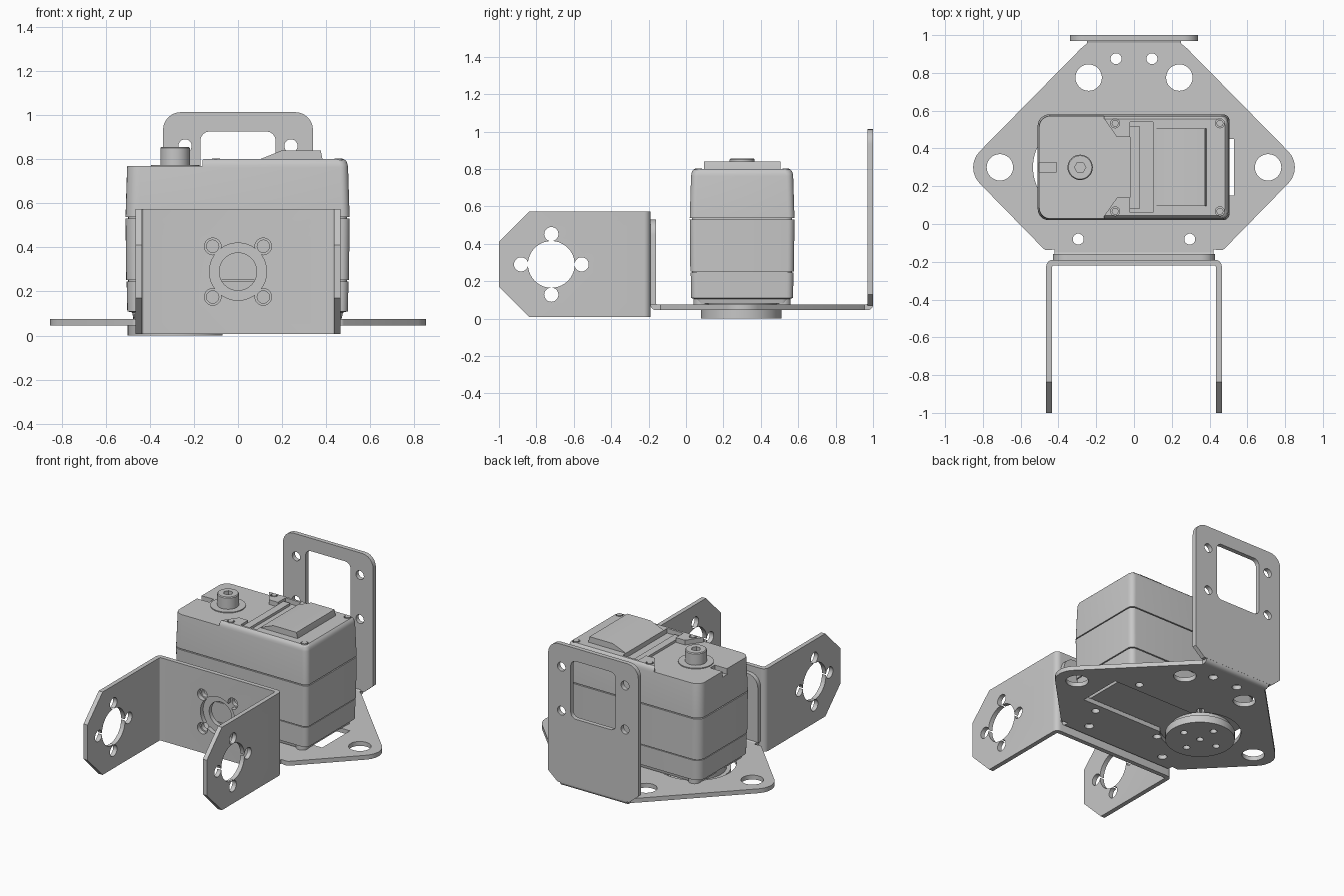
import bpy, bmesh, math
from mathutils import Vector

cube = bpy.data.objects.get("Cube")
if cube:
    bpy.data.objects.remove(cube, do_unlink=True)

grey = bpy.data.materials.new("light grey")
grey.use_nodes = True
grey.diffuse_color = (0.57, 0.57, 0.57, 1)
grey.node_tree.nodes["Principled BSDF"].inputs["Base Color"].default_value = (0.57, 0.57, 0.57, 1)


def rounded(corners, steps=6):
    """Polygon from (a, b) or (a, b, radius) corners."""
    out = []
    for i, c in enumerate(corners):
        p = Vector((c[0], c[1], 0))
        if len(c) == 2:
            out.append((p.x, p.y))
            continue
        d1 = (Vector((*corners[i - 1][:2], 0)) - p).normalized()
        d2 = (Vector((*corners[(i + 1) % len(corners)][:2], 0)) - p).normalized()
        half = d1.angle(d2) / 2
        centre = p + (d1 + d2).normalized() * c[2] / math.sin(half)
        start = (p + d1 * c[2] / math.tan(half) - centre).normalized()
        end = (p + d2 * c[2] / math.tan(half) - centre).normalized()
        for k in range(steps + 1):
            q = centre + start.slerp(end, k / steps).normalized() * c[2]
            out.append((q.x, q.y))
    return out


def circle(a, b, r, n=32):
    return [(a + r * math.cos(math.tau * k / n), b + r * math.sin(math.tau * k / n)) for k in range(n)]


def box(a0, a1, b0, b1):
    return [(a0, b0), (a1, b0), (a1, b1), (a0, b1)]


def loft(name, layers, axis="z"):
    """Closed solid through (outline, depth) layers along an axis."""
    place = {"z": lambda a, b, c: (a, b, c), "y": lambda a, b, c: (a, c, b),
             "x": lambda a, b, c: (c, a, b)}[axis]
    bm = bmesh.new()
    rings = [[bm.verts.new(place(a, b, c)) for a, b in pts] for pts, c in layers]
    n = len(rings[0])
    for lo, hi in zip(rings, rings[1:]):
        for i in range(n):
            bm.faces.new((lo[i], lo[(i + 1) % n], hi[(i + 1) % n], hi[i]))
    bm.faces.new(rings[0])
    bm.faces.new(rings[-1])
    bmesh.ops.recalc_face_normals(bm, faces=bm.faces)
    mesh = bpy.data.meshes.new(name)
    bm.to_mesh(mesh)
    bm.free()
    mesh.materials.append(grey)
    ob = bpy.data.objects.new(name, mesh)
    bpy.context.collection.objects.link(ob)
    return ob


def prism(name, pts, lo, hi, axis="z"):
    return loft(name, [(pts, lo), (pts, hi)], axis)


def cut(ob, shapes, lo, hi, axis="z"):
    """Cut each outline through the object, then drop the cutter."""
    for pts in shapes:
        tool = prism("cutter", pts, lo, hi, axis)
        tool.hide_render = True
        mod = ob.modifiers.new("cut", "BOOLEAN")
        mod.operation, mod.solver, mod.object = "DIFFERENCE", "EXACT", tool
        bpy.context.view_layer.objects.active = ob
        bpy.ops.object.modifier_apply(modifier=mod.name)
        bpy.data.objects.remove(tool, do_unlink=True)


def mirror(half):
    return half + [(-c[0], *c[1:]) for c in reversed(half)]


def horn_holes(a, b, r, turn):
    """Large round hole with four lobes."""
    lobes = [circle(a + 0.162 * math.cos(t), b + 0.162 * math.sin(t), 0.038, 20)
             for t in (turn + k * math.pi / 2 for k in range(4))]
    return [circle(a, b, r, 40)] + lobes


MID = 0.3       # servo centre line in y
SHAFT = -0.285  # output shaft in x

# Base plate with its holes and keyhole opening
plate = prism("base_plate", rounded(mirror([
    (0.25, 0.97), (0.25, 0.955), (0.28, 0.93), (0.9, MID, 0.12),
    (0.47, -0.14, 0.03), (0.42, -0.135), (0.42, -0.155)])), 0.045, 0.075)
holes = [circle(SHAFT, MID, 0.25, 48), box(-0.1, 0.53, 0.15, 0.45)]
for s in (-1, 1):
    holes += [circle(s * 0.24, 0.775, 0.07), circle(s * 0.71, MID, 0.07),
              circle(s * 0.095, 0.875, 0.029), circle(s * 0.295, -0.08, 0.029)]
    holes += [circle(x, MID + s * 0.21, 0.025, 20) for x in (-0.11, 0.385)]
cut(plate, holes, 0, 0.2)

# Front flange and its bend
prism("front_bend", rounded([(-0.15, 0.045), (-0.19, 0.045, 0.03), (-0.19, 0.08),
                             (-0.16, 0.08), (-0.15, 0.075)]), -0.42, 0.42, "x")
flange = prism("front_flange", rounded(mirror([(0.43, 0.075), (0.43, 0.53, 0.08)])), -0.19, -0.16, "y")
cut(flange, [circle(0, 0.29, 0.085)] + [circle(a * 0.115, 0.29 + b * 0.115, 0.028, 20)
                                        for a in (-1, 1) for b in (-1, 1)], -0.3, -0.1, "y")

# Rear flange with window and mounting holes
prism("rear_bend", rounded([(0.96, 0.045), (1, 0.045, 0.03), (1, 0.08),
                            (0.97, 0.08), (0.96, 0.075)]), -0.25, 0.25, "x")
rear = prism("rear_flange", rounded(mirror([(0.27, 0.07), (0.34, 0.13), (0.34, 1.013, 0.08)])),
             0.97, 1, "y")
cut(rear, [rounded(mirror([(0.17, 0.53, 0.04), (0.17, 0.925, 0.04)]))]
    + [circle(s * 0.24, z, 0.03, 24) for s in (-1, 1) for z in (0.56, 0.86)], 0.9, 1.1, "y")

# U bracket: bent strip, chamfered arm ends, lobed holes
bracket = prism("u_bracket", rounded([
    (0.435, -1), (0.465, -1), (0.465, -0.19, 0.035), (-0.465, -0.19, 0.035),
    (-0.465, -1), (-0.435, -1), (-0.435, -0.22, 0.01), (0.435, -0.22, 0.01)]), 0.008, 0.573)
cut(bracket, [[(-1.1, 0.31), (-0.74, 0.67), (-1.1, 0.67)],
              [(-1.1, 0.27), (-0.74, -0.09), (-1.1, -0.09)]]
    + horn_holes(-0.72, 0.29, 0.125, 0), -0.6, 0.6, "x")
cut(bracket, horn_holes(0, 0.29, 0.13, math.pi / 4), -0.3, -0.1, "y")


# Servo case: three stacked shells with narrow grooves between
def case(inset):
    x0, x1, h = -0.51 + inset, 0.506 - inset, 0.28 - inset
    return rounded([(x0, MID - h, 0.06), (x1, MID - h, 0.035),
                    (x1, MID + h, 0.035), (x0, MID + h, 0.06)])


loft("lower_case", [(case(0.035), 0.08), (case(0.03), 0.105), (case(0.008), 0.11), (case(0.005), 0.246)])
prism("lower_seam", case(0.012), 0.246, 0.252)
loft("middle_case", [(case(0.003), 0.252), (case(0), 0.531)])
prism("middle_seam", case(0.012), 0.531, 0.538)
top = loft("upper_case", [(case(0), 0.538), (case(0.007), 0.762), (case(0.009), 0.775),
                          (case(0.014), 0.79), (case(0.025), 0.8)])

# Lower deck around the shaft, channel, cable notch and screw recesses
step = [(-0.16, 0.4), (-0.16, 0.26), (-0.09, 0.16), (-0.02, 0.16)]
deck = ([(-0.6, MID - 0.4)] + [(x, MID - d) for x, d in step]
        + [(x, MID + d) for x, d in reversed(step)] + [(-0.6, MID + 0.4)])
cut(top, [deck, box(-0.021, 0.1, MID - 0.24, MID + 0.24)], 0.768, 0.9)
cut(top, [box(-0.6, -0.41, MID - 0.025, MID + 0.025)], 0.73, 0.9)
SCREWS = [(x, MID + s * 0.233) for x in (-0.1, 0.455) for s in (-1, 1)]
cut(top, [circle(x, y, 0.024, 20) for x, y in SCREWS], 0.785, 0.9)
for x, y in SCREWS:
    prism("case_screw", circle(x, y, 0.018, 20), 0.78, 0.803)
for x in (-0.43, 0.43):
    for s in (-1, 1):
        prism("case_foot", circle(x, MID + s * 0.22, 0.04, 24), 0.076, 0.12)

# Raised gear cover and the step in the channel
prism("gear_cover", [(0.1, 0.77), (0.1, 0.8), (0.2, 0.84), (0.375, 0.84), (0.385, 0.79), (0.385, 0.77)],
      MID - 0.205, MID + 0.205, "y")
prism("channel_step", box(-0.02, 0.03, MID - 0.22, MID + 0.22), 0.76, 0.785)

# Output shaft with a hexagonal socket and collar
shaft = loft("output_shaft", [(circle(SHAFT, MID, 0.067), 0.76), (circle(SHAFT, MID, 0.067), 0.85),
                              (circle(SHAFT, MID, 0.062), 0.856)])
cut(shaft, [circle(SHAFT, MID, 0.03, 6)], 0.81, 0.9)
prism("shaft_collar", circle(SHAFT, MID, 0.11), 0.76, 0.774)

# Horn disc underneath, with hub and five holes
horn = prism("horn_disc", circle(SHAFT, MID - 0.005, 0.215, 64), 0, 0.05)
cut(horn, [circle(SHAFT + a, MID - 0.005 + b, 0.022, 20) for a, b in
           ((0, 0), (0.13, 0), (-0.13, 0), (0, 0.13), (0, -0.13))], -0.1, 0.03)
prism("horn_hub", circle(SHAFT, MID, 0.19, 48), 0.045, 0.09)

# Smooth round walls, crisp edges
for ob in bpy.context.collection.objects:
    if ob.type == "MESH":
        ob.select_set(True)
        bpy.context.view_layer.objects.active = ob
bpy.ops.object.shade_smooth_by_angle(angle=math.radians(30))
